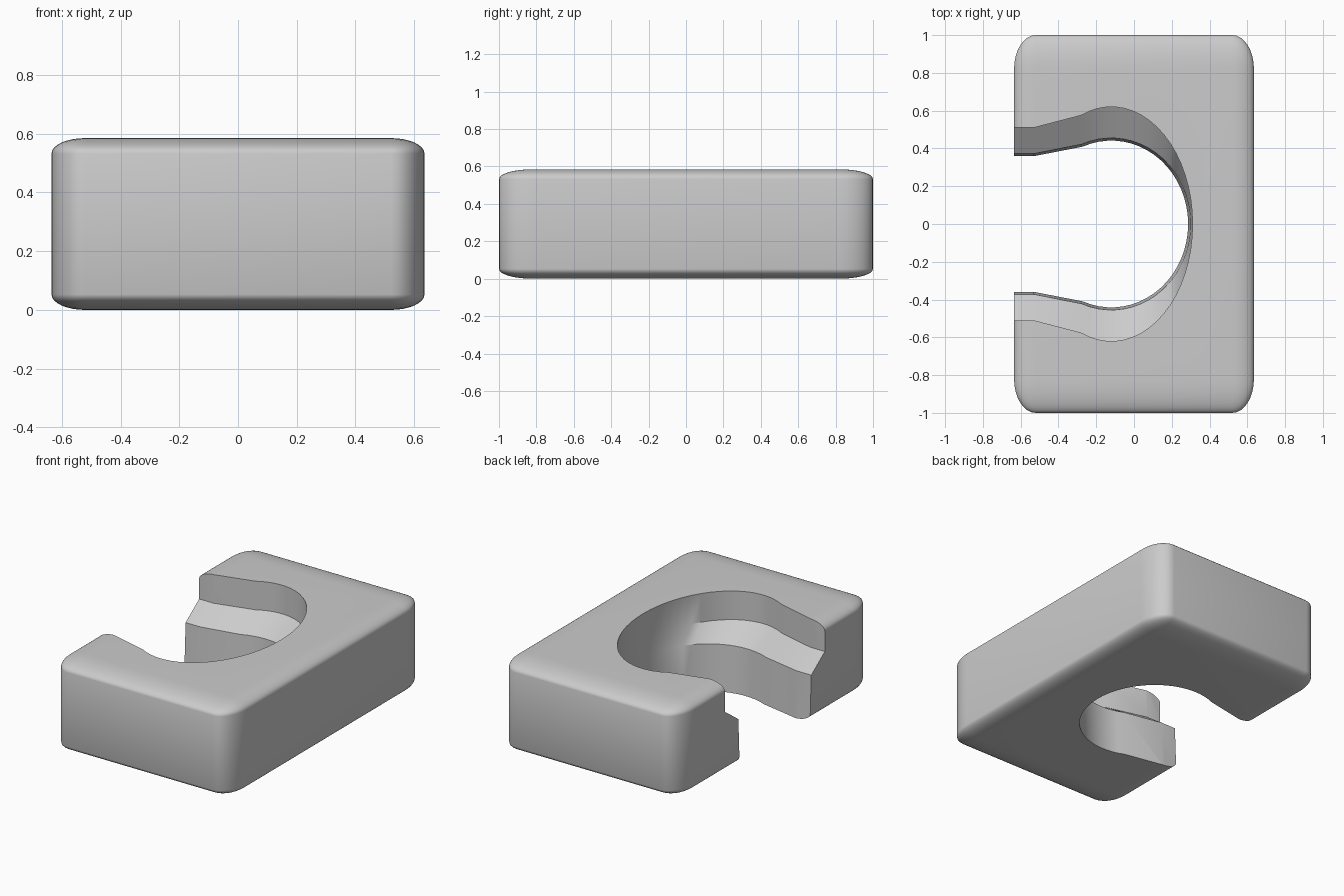
import bpy, bmesh, math

default = bpy.data.objects.get("Cube")
if default:
    bpy.data.objects.remove(default, do_unlink=True)

WIDTH, DEPTH, HEIGHT = 1.27, 2.0, 0.585
CENTRE_X = -0.12


def make_object(name, bm):
    bmesh.ops.recalc_face_normals(bm, faces=bm.faces)
    mesh = bpy.data.meshes.new(name)
    bm.to_mesh(mesh)
    bm.free()
    obj = bpy.data.objects.new(name, mesh)
    bpy.context.collection.objects.link(obj)
    return obj


# Rounded block: the bevel is stretched along with the cube
bm = bmesh.new()
bmesh.ops.create_cube(bm, size=1)
bmesh.ops.bevel(bm, geom=bm.edges[:], offset=0.09, segments=8,
                profile=0.5, affect='EDGES')
bmesh.ops.scale(bm, vec=(WIDTH, DEPTH, HEIGHT), verts=bm.verts)
bmesh.ops.translate(bm, vec=(0, 0, HEIGHT / 2), verts=bm.verts)
block = make_object("c_shaped_block", bm)


def keyhole(rx, ry, mouth):
    """Outline of an oval pocket with a mouth opening towards -x."""
    steps, sweep = 36, math.radians(112)
    arc = []
    for i in range(steps + 1):
        a = -sweep + 2 * sweep * i / steps
        arc.append((CENTRE_X + rx * math.cos(a), ry * math.sin(a)))
    return ([(-0.8, -mouth), (-0.53, -mouth)] + arc
            + [(-0.53, mouth), (-0.8, mouth)])


# Stepped opening: wide above, sloping ledge, narrower tapered wall below
levels = [(-0.1, 0.402, 0.437, 0.355),
          (0.30, 0.42, 0.455, 0.372),
          (0.40, 0.43, 0.62, 0.51),
          (0.70, 0.43, 0.62, 0.51)]
bm = bmesh.new()
rings = [[bm.verts.new((x, y, z)) for x, y in keyhole(rx, ry, mouth)]
         for z, rx, ry, mouth in levels]
count = len(rings[0])
for low, high in zip(rings, rings[1:]):
    for i in range(count):
        j = (i + 1) % count
        bm.faces.new((low[i], low[j], high[j], high[i]))
bm.faces.new(rings[0][::-1])
bm.faces.new(rings[-1])
cutter = make_object("opening_cutter", bm)
cutter.hide_render = True

# Cut the opening and remove the cutter
cut = block.modifiers.new("opening", 'BOOLEAN')
cut.operation = 'DIFFERENCE'
cut.solver = 'EXACT'
cut.object = cutter
bpy.ops.object.select_all(action='DESELECT')
block.select_set(True)
bpy.context.view_layer.objects.active = block
bpy.ops.object.modifier_apply(modifier=cut.name)
bpy.data.objects.remove(cutter, do_unlink=True)

# Plain grey material
grey = bpy.data.materials.new("light_grey")
grey.use_nodes = True
colour = (0.6, 0.6, 0.6, 1)
grey.diffuse_color = colour
grey.node_tree.nodes["Principled BSDF"].inputs["Base Color"].default_value = colour
block.data.materials.clear()
block.data.materials.append(grey)

bpy.ops.object.shade_smooth_by_angle(angle=math.radians(30))
